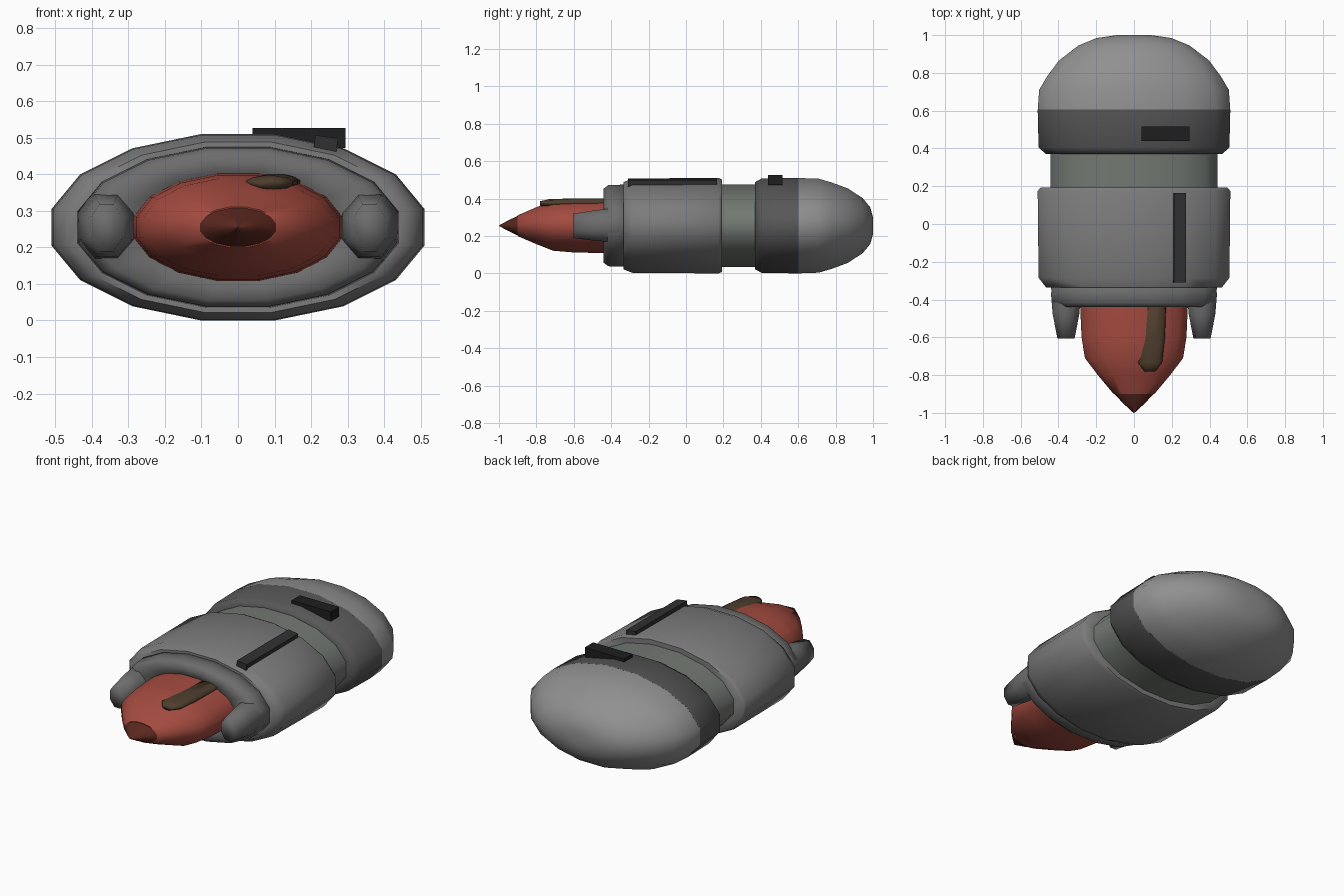
import bpy, bmesh, math

if "Cube" in bpy.data.objects:
    bpy.data.objects.remove(bpy.data.objects["Cube"])

CZ = 0.255  # height of the long axis


def material(name, rgb):
    m = bpy.data.materials.new(name)
    m.diffuse_color = (*rgb, 1)
    m.use_nodes = True
    m.node_tree.nodes["Principled BSDF"].inputs["Base Color"].default_value = m.diffuse_color
    return m


RED = material("red", (0.37, 0.07, 0.05))
DARK_RED = material("dark_red", (0.1, 0.02, 0.013))
BROWN = material("brown", (0.075, 0.046, 0.026))
HULL = material("hull_grey", (0.2, 0.2, 0.2))
DOME = material("light_grey", (0.28, 0.28, 0.28))
FRONT = material("mid_grey", (0.15, 0.15, 0.15))
BAND = material("dark_grey", (0.095, 0.095, 0.095))
RAIL = material("charcoal", (0.03, 0.03, 0.03))
BLACK = material("near_black", (0.013, 0.013, 0.013))
NECK = material("green_grey", (0.17, 0.19, 0.17))


def finish(ob, mat, angle):
    ob.data.materials.append(mat)
    bpy.ops.object.select_all(action='DESELECT')
    ob.select_set(True)
    bpy.context.view_layer.objects.active = ob
    bpy.ops.object.shade_smooth_by_angle(angle=math.radians(angle))
    return ob


def loft(name, sections, mat, n=16, angle=60):
    """Skin elliptical rings (y, centre x, centre z, radius x, radius z) along y."""
    bm = bmesh.new()
    rings = []
    for y, cx, cz, rx, rz in sections:
        ring = []
        for k in range(n):
            a = 2 * math.pi * (k + 0.5) / n
            ring.append(bm.verts.new((cx + rx * math.cos(a), y, cz + rz * math.sin(a))))
        rings.append(ring)
    for a, b in zip(rings, rings[1:]):
        for k in range(n):
            j = (k + 1) % n
            bm.faces.new((a[k], a[j], b[j], b[k]))
    bm.faces.new(rings[0])
    bm.faces.new(rings[-1])
    bmesh.ops.recalc_face_normals(bm, faces=bm.faces)
    me = bpy.data.meshes.new(name)
    bm.to_mesh(me)
    bm.free()
    ob = bpy.data.objects.new(name, me)
    bpy.context.collection.objects.link(ob)
    return finish(ob, mat, angle)


def shell(name, profile, mat, flat=0.5, **kw):
    """Hull ring set on the main axis: profile of (y, radius)."""
    return loft(name, [(y, 0, CZ, r, r * flat) for y, r in profile], mat, **kw)


def box(name, loc, size, mat, tilt=0):
    bpy.ops.mesh.primitive_cube_add(size=1, location=loc, rotation=(0, tilt, 0))
    ob = bpy.context.object
    ob.name = name
    ob.scale = size
    ob.data.materials.append(mat)
    return ob


# grey hull, front to back
shell("front_collar", [(-0.40, 0.25), (-0.435, 0.29), (-0.44, 0.405), (-0.415, 0.442), (-0.30, 0.45)],
      FRONT, angle=100)
shell("main_body", [(-0.335, 0.43), (-0.335, 0.475), (-0.285, 0.515),
                    (0.175, 0.52), (0.192, 0.505), (0.192, 0.43)], HULL)
shell("neck", [(0.15, 0.45), (0.40, 0.45)], NECK)
shell("rear_band", [(0.37, 0.43), (0.37, 0.475), (0.405, 0.515), (0.605, 0.52)], BAND)
shell("rear_dome", [(0.60, 0.52), (0.71, 0.512), (0.78, 0.47), (0.865, 0.406), (0.945, 0.30),
                    (0.985, 0.20), (1.0, 0.09), (1.0, 0.01)], DOME)

# red nose and its dark tip
shell("nose", [(-0.36, 0.293), (-0.45, 0.29), (-0.60, 0.283), (-0.71, 0.265),
               (-0.80, 0.195), (-0.90, 0.11)], RED, flat=0.515)
shell("nose_tip", [(-0.89, 0.116), (-0.95, 0.058), (-1.0, 0.003)], DARK_RED)

# raised brown stripe on the nose
loft("nose_stripe", [(-0.36, 0.108, 0.378, 0.066, 0.024), (-0.60, 0.100, 0.378, 0.066, 0.024),
                     (-0.735, 0.085, 0.376, 0.066, 0.021), (-0.78, 0.085, 0.374, 0.03, 0.012)],
     BROWN, n=12, angle=90)

# side pods
for side, word in ((-1, "left"), (1, "right")):
    x = 0.36 * side
    loft(word + "_pod", [(-0.34, x, 0.258, 0.08, 0.093), (-0.37, x, 0.258, 0.086, 0.1),
                         (-0.48, x, 0.256, 0.076, 0.089), (-0.605, x, 0.254, 0.049, 0.07)],
         FRONT, n=8, angle=120)

# dark fittings on top
box("body_rail", (0.24, -0.0725, 0.482), (0.063, 0.475, 0.042), RAIL, tilt=math.radians(8))
box("band_slot", (0.167, 0.478, 0.499), (0.255, 0.077, 0.055), BLACK)
